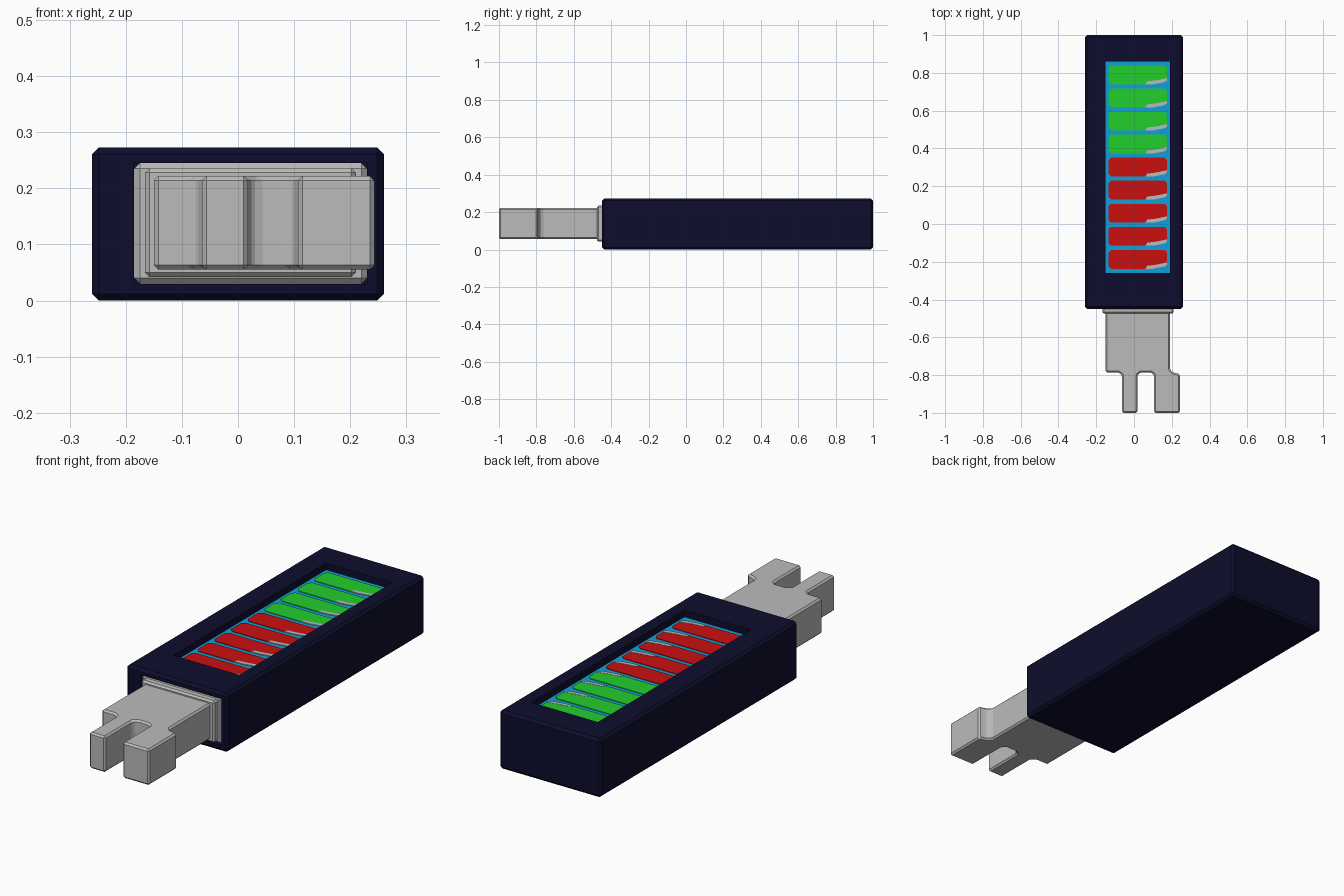
import bpy, bmesh

if "Cube" in bpy.data.objects:
    bpy.data.objects.remove(bpy.data.objects["Cube"])

def material(name, rgb):
    m = bpy.data.materials.new(name)
    m.diffuse_color = (*rgb, 1)
    m.use_nodes = True
    m.node_tree.nodes["Principled BSDF"].inputs["Base Color"].default_value = m.diffuse_color
    return m

NAVY = material("navy", (0.004, 0.004, 0.026))
GRAY = material("light gray", (0.5, 0.5, 0.5))
BLUE = material("sky blue", (0.005, 0.35, 0.7))
GREEN = material("green", (0.016, 0.62, 0.026))
RED = material("red", (0.6, 0.005, 0.005))

def apply_mod(ob, kind, **settings):
    mod = ob.modifiers.new(kind.lower(), kind)
    for key, value in settings.items():
        setattr(mod, key, value)
    bpy.ops.object.select_all(action='DESELECT')
    bpy.context.view_layer.objects.active = ob
    ob.select_set(True)
    bpy.ops.object.modifier_apply(modifier=mod.name)

def prism(name, outline, z0, z1, mat, bevel=0):
    """Extrude an xy outline from z0 to z1, with optional chamfers."""
    bm = bmesh.new()
    face = bm.faces.new([bm.verts.new((x, y, z0)) for x, y in outline])
    top = bmesh.ops.extrude_face_region(bm, geom=[face])
    for v in top["geom"]:
        if isinstance(v, bmesh.types.BMVert):
            v.co.z = z1
    bmesh.ops.recalc_face_normals(bm, faces=bm.faces)
    me = bpy.data.meshes.new(name)
    bm.to_mesh(me)
    bm.free()
    me.materials.append(mat)
    ob = bpy.data.objects.new(name, me)
    bpy.context.collection.objects.link(ob)
    if bevel:
        apply_mod(ob, 'BEVEL', width=bevel, segments=1, limit_method='ANGLE')
    return ob

def box(name, x0, x1, y0, y1, z0, z1, mat, bevel=0):
    return prism(name, [(x0, y0), (x1, y0), (x1, y1), (x0, y1)], z0, z1, mat, bevel)

def cut(ob, cutter):
    apply_mod(ob, 'BOOLEAN', object=cutter, operation='DIFFERENCE', solver='EXACT')
    bpy.data.objects.remove(cutter)

# casing with a screen window on top and a socket in the front
casing = box("casing", -0.26, 0.26, -0.45, 1.0, 0, 0.273, NAVY, 0.012)
cut(casing, box("window_cutter", -0.15, 0.19, -0.26, 0.86, 0.235, 0.4, NAVY))
cut(casing, box("socket_cutter", -0.185, 0.23, -0.6, -0.42, 0.03, 0.245, NAVY))

# socket backing and stepped collar
box("socket_plate", -0.185, 0.23, -0.445, -0.42, 0.03, 0.245, GRAY, 0.01)
box("collar", -0.166, 0.21, -0.475, -0.43, 0.042, 0.236, GRAY, 0.008)

# two-pronged key head
fork = [(-0.15, -0.46), (-0.15, -0.785), (-0.082, -0.785), (-0.064, -0.80),
        (-0.064, -1.0), (0.018, -1.0), (0.018, -0.80), (0.036, -0.785),
        (0.09, -0.785), (0.107, -0.80), (0.107, -1.0), (0.243, -1.0),
        (0.243, -0.795), (0.205, -0.785), (0.19, -0.77), (0.19, -0.46)]
prism("key_fork", fork, 0.055, 0.222, GRAY, 0.008)

# screen at the bottom of the window
box("screen", -0.15, 0.19, -0.26, 0.86, 0.234, 0.242, BLUE)

# nine level bars, each with a gray sliver on its lower right
for i in range(9):
    y = -0.187 + 0.122 * i
    l, r, h, c = -0.135, 0.175, 0.05, 0.014
    bar = [(l + c, y - h), (0.06, y - h), (r - c, y - h + 0.012), (r, y - h + 0.025),
           (r, y + h - c), (r - c, y + h), (l + c, y + h), (l, y + h - c), (l, y - h + c)]
    prism(f"level_bar_{i + 1}", bar, 0.240, 0.245, RED if i < 5 else GREEN)
    sliver = [(0.06, y - h), (0.10, y - h), (r - c, y - h + 0.012), (r, y - h + 0.022),
              (r, y - h + 0.034), (0.12, y - h + 0.022), (0.07, y - h + 0.016)]
    prism(f"bar_glint_{i + 1}", sliver, 0.240, 0.246, GRAY)
